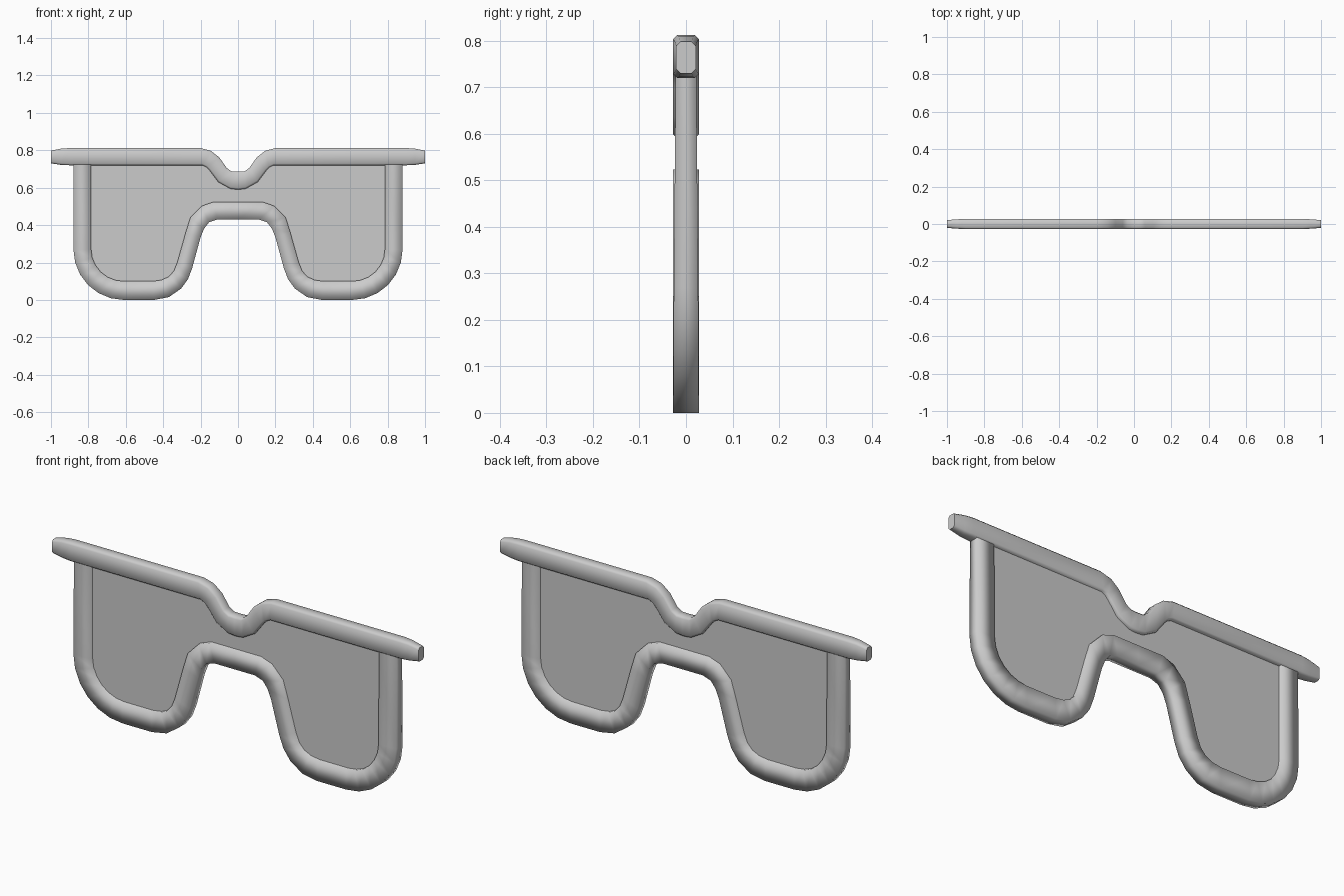
import bpy, bmesh, math

if "Cube" in bpy.data.objects:
    bpy.data.objects.remove(bpy.data.objects["Cube"])


def finish(name, bm):
    bmesh.ops.recalc_face_normals(bm, faces=bm.faces)
    me = bpy.data.meshes.new(name)
    bm.to_mesh(me)
    bm.free()
    ob = bpy.data.objects.new(name, me)
    bpy.context.collection.objects.link(ob)
    return ob


def strip(name, stations, chamfer=0.0, cap=False):
    """Loft a (chamfered) rectangle along pairs of edge points, full width by mirroring x."""
    left = [(-x1, z1, -x2, z2, d) for x1, z1, x2, z2, d in reversed(stations[1:])]
    bm = bmesh.new()
    rings = []
    for x1, z1, x2, z2, d in left + stations:
        u = chamfer / math.hypot(x2 - x1, z2 - z1)
        if chamfer:
            e = d - chamfer
            sec = [(0, -e), (u, -d), (1 - u, -d), (1, -e), (1, e), (1 - u, d), (u, d), (0, e)]
        else:
            sec = [(0, -d), (1, -d), (1, d), (0, d)]
        rings.append([bm.verts.new((x1 + (x2 - x1) * t, y, z1 + (z2 - z1) * t)) for t, y in sec])
    for a, b in zip(rings, rings[1:]):
        for i in range(len(a)):
            j = (i + 1) % len(a)
            bm.faces.new((a[i], a[j], b[j], b[i]))
    if cap:
        bm.faces.new(rings[0])
        bm.faces.new(rings[-1])
    return finish(name, bm)


D = 0.028

# Brow bar: lower edge x, z / upper edge x, z / half depth
brow = [(0, .59, 0, .687, D), (.04, .594, .035, .688, D), (.105, .63, .06, .705, D),
        (.15, .69, .10, .762, D), (.167, .708, .145, .797, D), (.19, .72, .20, .812, D),
        (.90, .72, .90, .812, D), (.945, .722, .945, .809, .025), (1, .73, 1, .798, .021)]
brow_bar = strip("brow_bar", brow, 0.009, True)

# Lower frame: outer edge / lens-side edge, from the bridge out to the leg top
rim = [(0, .43, 0, .523, D), (.11, .43, .135, .523, D), (.155, .415, .195, .502, D),
       (.182, .38, .255, .44, D), (.20, .335, .28, .36, D), (.245, .17, .325, .20, D),
       (.268, .11, .343, .155, D), (.305, .06, .37, .125, D), (.37, .015, .408, .107, D),
       (.45, 0, .455, .10, D), (.61, 0, .61, .10, D)]
for i in range(1, 7):
    a = math.radians(15 * i)
    s, c = math.sin(a), math.cos(a)
    rim.append((.61 + .27 * s, .27 - .27 * c, .61 + .175 * s, .27 - .17 * c, D - .0003 * i))
rim.append((.88, .735, .785, .735, .022))
lower_frame = strip("lower_frame", rim)

# Lens: thin panel reaching the middle of the frame and the brow bar
mid = lambda st: [((a + c) / 2, (b + d) / 2) for a, b, c, d, _ in st]
half = mid(rim) + [(.83, .76)] + mid(brow[1:6])[::-1]
outline = half + [(0, .64)] + [(-x, z) for x, z in half[:0:-1]]
bm = bmesh.new()
T = 0.012
front = [bm.verts.new((x, -T, z)) for x, z in outline]
back = [bm.verts.new((x, T, z)) for x, z in outline]
bm.faces.new(front)
bm.faces.new(back[::-1])
for i in range(len(front)):
    j = (i + 1) % len(front)
    bm.faces.new((front[j], front[i], back[i], back[j]))
bmesh.ops.triangulate(bm, faces=[f for f in bm.faces if len(f.verts) > 4])
lens = finish("lens", bm)

# Shading: soft frame, crisp bar ends, flat lens
for ob, ang in ((brow_bar, 50), (lower_frame, 180)):
    bpy.ops.object.select_all(action='DESELECT')
    ob.select_set(True)
    bpy.context.view_layer.objects.active = ob
    if ang == 180:
        bpy.ops.object.shade_smooth()
    else:
        bpy.ops.object.shade_smooth_by_angle(angle=math.radians(ang))
